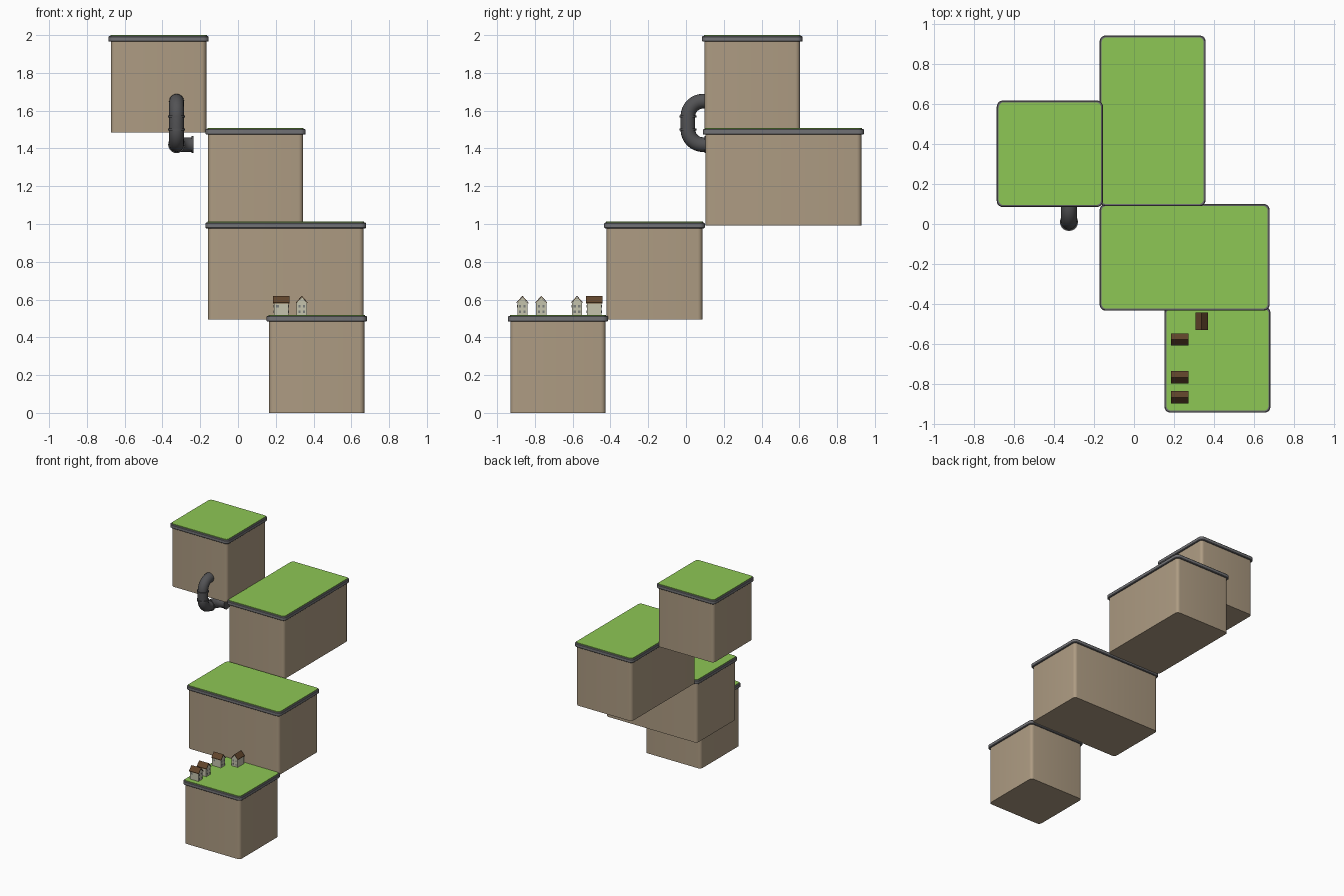
import bpy, bmesh, math
from mathutils import Vector

if "Cube" in bpy.data.objects:
    bpy.data.objects.remove(bpy.data.objects["Cube"])


def mat(name, r, g, b):
    m = bpy.data.materials.new(name)
    m.diffuse_color = (r, g, b, 1)
    m.use_nodes = True
    m.node_tree.nodes["Principled BSDF"].inputs["Base Color"].default_value = m.diffuse_color
    return m


EARTH = mat("earth", 0.42, 0.33, 0.225)
STONE = mat("stone", 0.17, 0.17, 0.18)
GRASS = mat("grass", 0.27, 0.57, 0.09)
IRON = mat("iron", 0.085, 0.085, 0.09)
PLASTER = mat("plaster", 0.56, 0.55, 0.42)
TILE = mat("roof_tile", 0.12, 0.06, 0.025)
GLASS = mat("window_grey", 0.2, 0.21, 0.2)


def finish(bm, name, material, smooth=False):
    bmesh.ops.recalc_face_normals(bm, faces=bm.faces)
    me = bpy.data.meshes.new(name)
    bm.to_mesh(me)
    bm.free()
    ob = bpy.data.objects.new(name, me)
    bpy.context.collection.objects.link(ob)
    me.materials.append(material)
    if smooth:
        bpy.ops.object.select_all(action='DESELECT')
        ob.select_set(True)
        bpy.context.view_layer.objects.active = ob
        bpy.ops.object.shade_smooth_by_angle(angle=math.radians(35))
    return ob


def box(name, lo, hi, material, radius=0.0, edge=0.0):
    """Box with rounded upright corners and optional chamfered rim edges."""
    bm = bmesh.new()
    bmesh.ops.create_cube(bm, size=1)
    lo, hi = Vector(lo), Vector(hi)
    for v in bm.verts:
        v.co = Vector([(lo[i] + hi[i]) / 2 + v.co[i] * (hi[i] - lo[i]) for i in range(3)])
    if radius:
        up = [e for e in bm.edges if abs(e.verts[0].co.z - e.verts[1].co.z) > 1e-6]
        bmesh.ops.bevel(bm, geom=up, offset=radius, segments=5, profile=0.5, affect='EDGES')
    if edge:
        rim = [e for e in bm.edges if abs(e.verts[0].co.z - e.verts[1].co.z) < 1e-6]
        bmesh.ops.bevel(bm, geom=rim, offset=edge, segments=1, affect='EDGES')
    return finish(bm, name, material, radius > 0)


# Stepped islands: earth block, stone rim, grass top
def island(name, x0, x1, y0, y1, z0, top):
    box(name + "_earth", (x0 + .013, y0 + .013, z0), (x1 - .013, y1 - .013, top - .02), EARTH, .025)
    box(name + "_rim", (x0, y0, top - .035), (x1, y1, top - .005), STONE, .03, .004)
    box(name + "_grass", (x0 + .01, y0 + .01, top - .012), (x1 - .01, y1 - .01, top), GRASS, .024)


island("island_1", .152, .682, -.943, -.413, 0, .518)
island("island_2", -.172, .678, -.433, .100, .495, 1.012)
island("island_3", -.172, .358, .089, .942, .993, 1.508)
island("island_4", -.686, -.155, .085, .617, 1.485, 2.0)


# Pipe: swept tube with three bends and collars
PX, R = -.325, .08


def bend(centre, a, b):
    c, a, b = Vector(centre), Vector(a), Vector(b)
    return [c + R * (a * math.cos(t * math.pi / 16) + b * math.sin(t * math.pi / 16)) for t in range(9)]


path = [Vector((PX, .12, 1.65))]
path += bend((PX, .09, 1.57), (0, 0, 1), (0, -1, 0))
path += bend((PX, .09, 1.50), (0, -1, 0), (0, 0, -1))
path += bend((PX + R, .12, 1.42), (-1, 0, 0), (0, 1, 0))
path.append(Vector((-.237, .20, 1.42)))
cu = bpy.data.curves.new("pipe", 'CURVE')
cu.dimensions = '3D'
cu.bevel_depth = .039
cu.bevel_resolution = 6
cu.use_fill_caps = True
sp = cu.splines.new('POLY')
sp.points.add(len(path) - 1)
for p, co in zip(sp.points, path):
    p.co = (*co, 1)
cu.materials.append(IRON)
bpy.context.collection.objects.link(bpy.data.objects.new("pipe", cu))


def collar(name, pos, axis):
    bm = bmesh.new()
    bmesh.ops.create_cone(bm, cap_ends=True, segments=20, radius1=.045, radius2=.045, depth=.01)
    ob = finish(bm, name, IRON, True)
    ob.rotation_euler = Vector(axis).to_track_quat('Z', 'Y').to_euler()
    ob.location = pos


collar("collar_top", (PX, .01, 1.57), (0, 0, 1))
collar("collar_middle", (PX, .01, 1.50), (0, 0, 1))
collar("collar_low", (PX, .102, 1.42), (0, 1, 0))
collar("collar_end", (-.241, .20, 1.42), (1, 0, 0))


# Houses: extruded gable walls, folded roof, windows
def extrude_profile(name, pts, length, material, loc, rot):
    bm = bmesh.new()
    f = bm.faces.new([bm.verts.new((-length / 2, y, z)) for y, z in pts])
    g = bmesh.ops.extrude_face_region(bm, geom=[f])
    bmesh.ops.translate(bm, vec=(length, 0, 0),
                        verts=[v for v in g["geom"] if isinstance(v, bmesh.types.BMVert)])
    ob = finish(bm, name, material)
    ob.location, ob.rotation_euler.z = loc, rot


def house(i, x, y, rot):
    loc = (x, y, .515)
    n = f"house_{i}_"
    extrude_profile(n + "walls", [(-.027, 0), (.027, 0), (.027, .068), (0, .098), (-.027, .068)],
                    .078, PLASTER, loc, rot)
    extrude_profile(n + "roof", [(-.031, .065), (0, .099), (.031, .065), (.031, .070), (0, .105), (-.031, .070)],
                    .088, TILE, loc, rot)
    bm = bmesh.new()

    def pane(px, py, pz, sx, sy, sz):
        for v in bmesh.ops.create_cube(bm, size=1)["verts"]:
            v.co = Vector((px + v.co.x * sx, py + v.co.y * sy, pz + v.co.z * sz))
    for end in (-.039, .039):
        for sy in (-.012, .012):
            for z in (.02, .05):
                pane(end, sy, z, .002, .011, .014)
    pane(-.02, -.027, .05, .014, .002, .014)
    ob = finish(bm, n + "windows", GLASS)
    ob.location, ob.rotation_euler.z = loc, rot


house(1, .229, -.577, 0)
house(2, .229, -.766, 0)
house(3, .229, -.866, 0)
house(4, .338, -.486, -math.pi / 2)
